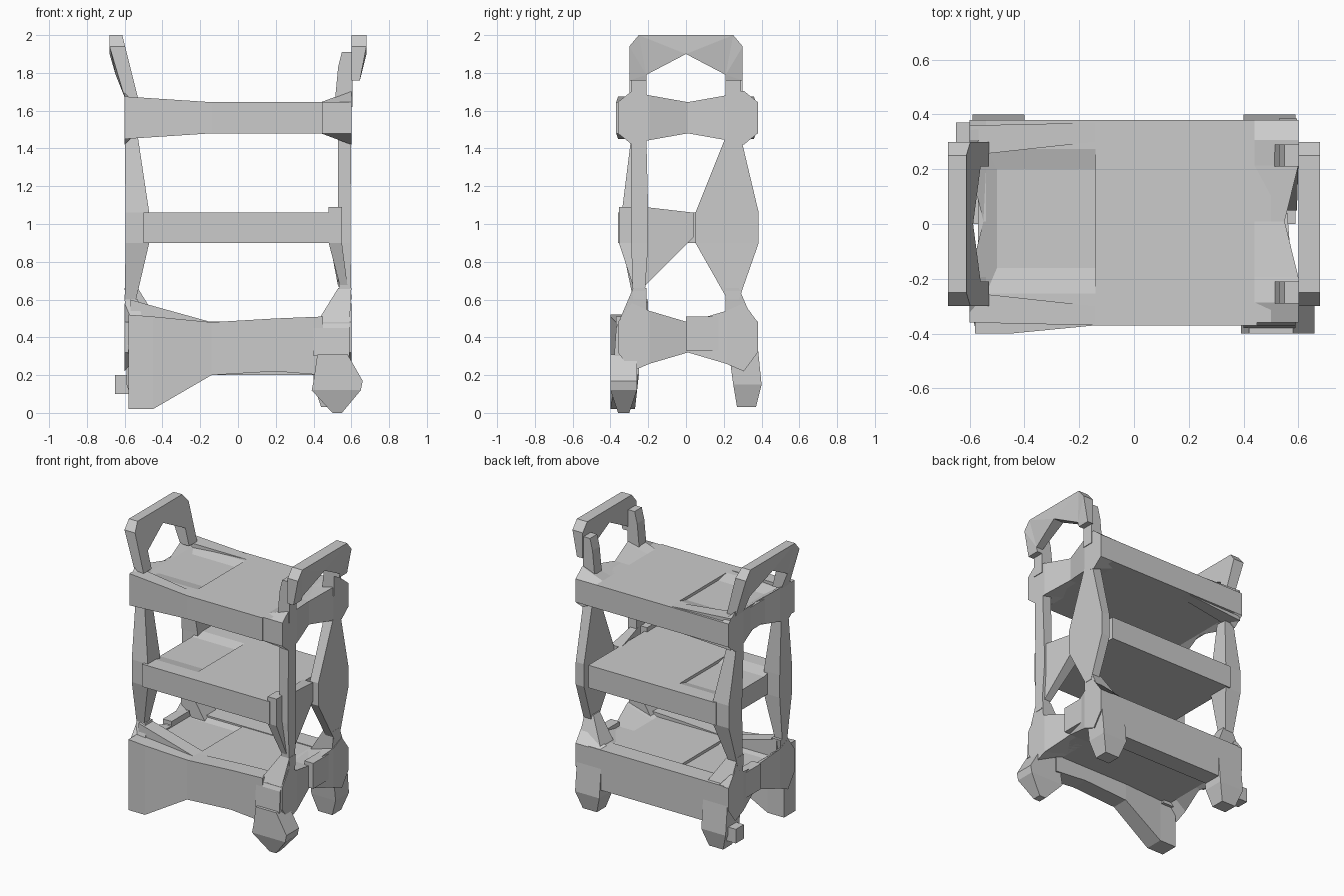
import bpy
import bmesh

cube = bpy.data.objects.get("Cube")
if cube:
    bpy.data.objects.remove(cube, do_unlink=True)

grey = bpy.data.materials.new("plain_grey")
grey.use_nodes = True
grey.diffuse_color = (0.6, 0.6, 0.6, 1)
grey.node_tree.nodes["Principled BSDF"].inputs["Base Color"].default_value = grey.diffuse_color

sides = {"left": 1, "right": -1}
depths = {"front": -1, "back": 1}
end_x = 0.6
half_width = 0.37
recess_x = -0.14
handle_top = 2.0

# Lower and upper heights of the three trays
levels = {"top": (1.48, 1.645), "middle": (0.9, 1.06), "bottom": (0.32, 0.48)}


def finish(name, bm):
    bmesh.ops.recalc_face_normals(bm, faces=bm.faces)
    mesh = bpy.data.meshes.new(name)
    bm.to_mesh(mesh)
    bm.free()
    mesh.materials.append(grey)
    part = bpy.data.objects.new(name, mesh)
    bpy.context.collection.objects.link(part)
    return part


def bridge(bm, rings):
    """Join matching rings of vertices and cap both ends."""
    for ring, following in zip(rings, rings[1:]):
        for i in range(len(ring)):
            bm.faces.new((ring[i - 1], ring[i], following[i], following[i - 1]))
    bm.faces.new(rings[0])
    bm.faces.new(rings[-1])


def loft(name, axis, sections):
    """Join rectangles, each a position on the axis and a span on both other axes."""
    bm = bmesh.new()
    rings = []
    for position, (a_start, a_end), (b_start, b_end) in sections:
        ring = []
        for a, b in ((a_start, b_start), (a_end, b_start), (a_end, b_end), (a_start, b_end)):
            corner = [a, b]
            corner.insert("xyz".index(axis), position)
            ring.append(bm.verts.new(corner))
        rings.append(ring)
    bridge(bm, rings)
    return finish(name, bm)


def mirrored(span, sign):
    return [sign * value for value in span]


def corner_column(name, side, depth, sections):
    """Upright part given for the left back corner and mirrored to any corner."""
    loft(f"{name}_{depth}_{side}", "z",
         [(z, mirrored(xs, sides[side]), mirrored(ys, depths[depth])) for z, xs, ys in sections])


def tray(name, width, recess_depth):
    """Slab with a recess whose floor ramps up toward the right end."""
    low, high = levels[name]
    x_span = (-width, 0.5)
    y_span = (-half_width + 0.01, half_width + 0.01)
    slab = loft(name + "_tray", "z", [(low, x_span, y_span), (high, x_span, y_span)])
    cutter = loft("recess_cutter", "z",
                  [(high - recess_depth, (-0.5, recess_x), (-0.16, 0.2)),
                   (high + 0.01, (-0.56, recess_x), (-0.3, 0.31))])
    for vertex in cutter.data.vertices:
        if vertex.co.x < recess_x and vertex.co.z < high:
            vertex.co.z = high - 0.02
    recess = slab.modifiers.new("recess", "BOOLEAN")
    recess.operation = "DIFFERENCE"
    recess.solver = "EXACT"
    recess.object = cutter
    bpy.context.view_layer.objects.active = slab
    bpy.ops.object.modifier_apply(modifier=recess.name)
    bpy.data.objects.remove(cutter, do_unlink=True)


def end_piece(level, side, inner_x, flare):
    """Pinched end whose outer edge swells in height toward both corners."""
    low, high = levels[level]
    swells = {0: 0, 0.55: 0.6, 0.8: 1, 1: 0}
    sections = []
    for fraction in sorted({sign * f for f in swells for sign in (1, -1)}):
        swell = flare * swells[abs(fraction)]
        outer_x = end_x if fraction else end_x - 0.05
        sections.append((fraction * half_width + 0.01,
                         mirrored((inner_x, outer_x), sides[side]),
                         (low - swell, high + swell)))
    part = loft(f"{level}_end_{side}", "y", sections)
    for vertex in part.data.vertices:
        if abs(vertex.co.x) < inner_x + 0.01:
            vertex.co.z = min(max(vertex.co.z, low), high)


def handle(side, foot_z, x_span_at):
    """Arched side outline, thickened between two x values that follow the height."""
    outer = [(0.3, foot_z), (0.3, 1.94), (0.25, handle_top)]
    inner = [(0.21, foot_z), (0.21, 1.79)]
    outline = outer + [(-y, z) for y, z in reversed(outer)]
    outline += [(-y, z) for y, z in inner] + [(0, 1.9)] + inner[::-1]
    bm = bmesh.new()
    bridge(bm, [[bm.verts.new((x_span_at(z)[face], y, z)) for y, z in outline]
                for face in (0, 1)])
    bm.normal_update()
    bmesh.ops.triangulate(bm, faces=bm.faces)
    finish("handle_" + side, bm)


# Trays
tray("top", width=0.57, recess_depth=0.1)
tray("middle", width=0.5, recess_depth=0.1)
tray("bottom", width=0.56, recess_depth=0.1)

# Pinched ends of the top and bottom trays
end_piece("top", "left", inner_x=0.44, flare=0.06)
end_piece("top", "right", inner_x=0.54, flare=0.06)
end_piece("bottom", "left", inner_x=0.4, flare=0.1)
end_piece("bottom", "right", inner_x=0.52, flare=0.1)
for side, sign in sides.items():
    loft("bottom_end_bar_" + side, "y",
         [(y, mirrored((0.52, end_x - 0.01), sign), (0.33, 0.51)) for y in (0, 0.2)])

# Rails of the top tray, rising to the right, and rear panel of the bottom tray
low, high = levels["top"]
for depth, sign in depths.items():
    y_span = mirrored((0.3, half_width), sign)
    loft("top_rail_" + depth, "x",
         [(-end_x, mirrored((0.25, 0.36), sign), (low - 0.03, high + 0.03)),
          (recess_x, y_span, (low, high)),
          (0.45, y_span, (low, high))])
back_span = (0.25, half_width + 0.01)
loft("bottom_panel_back", "x", [(x, back_span, (0.2, 0.485)) for x in (-0.56, 0.5)])

# Front panel of the bottom tray, dropping to a wide right foot
low, high = levels["bottom"]
foot_span = (-0.4, -0.27)
panel_span = (-half_width, -0.25)
loft("bottom_panel_front", "x",
     [(-0.58, foot_span, (0.02, high + 0.04)),
      (-0.45, foot_span, (0.02, high + 0.03)),
      (recess_x, panel_span, (0.2, high)),
      (0.2, panel_span, (0.22, high + 0.02)),
      (0.45, panel_span, (0.2, high + 0.03))])
shoulder_span = (-0.3, -0.2)
loft("bottom_shoulder", "x",
     [(-0.57, shoulder_span, (low, 0.6)),
      (-0.5, shoulder_span, (low, 0.58)),
      (recess_x, shoulder_span, (low, high))])

# Handles and the feet of the upright one
handle("left", 1.76, lambda z: (end_x, 0.68 - max(0, 1.9 - z) / 4))
handle("right", 1.67, lambda z: (-0.53 - (z - 1.67) / 4,
                                 -end_x - min(z - 1.67, 0.2) * 0.4))
for depth in depths:
    corner_column("handle_foot", "left", depth,
                  [(z, (x, end_x + 0.005), (0.21, 0.29))
                   for z, x in ((1.62, 0.51), (1.83, 0.53), (1.91, 0.55))])

# Posts, each swelling beside the middle tray
swells = {("left", "front"): (0.2, 0.29), ("left", "back"): (0.05, 0.385),
          ("right", "front"): (0.2, 0.34), ("right", "back"): (0.22, 0.37)}
low, high = levels["middle"]
for (side, depth), swell in swells.items():
    middle_x = (0.53 if side == "left" else 0.47, end_x - 0.005)
    corner_column("post", side, depth,
                  [(0.6, (0.54, end_x), (0.22, 0.28)),
                   (low, middle_x, swell),
                   (high, middle_x, swell),
                   (1.46, (0.53, end_x), (0.21, 0.29))])
block = ((0.48, 0.55), (0.25, 0.355))
corner_column("post_block", "left", "front",
              [(0.67, (0.54, 0.58), (0.22, 0.28)), (low, *block), (high + 0.03, *block)])
loft("post_web", "y",
     [(-0.22, (0.53, 0.58), (0.67, high + 0.03)),
      (0.04, (0.48, 0.56), (low + 0.03, high))])

# Corner legs; the front left one ends at a castor and the front right one at its panel
leg_x = (0.4, end_x - 0.01)
neck_x = (0.53, end_x)
foot = [(0.03, (0.44, 0.55), (0.27, half_width)), (0.15, leg_x, (0.25, 0.4))]
hip = (0.45, leg_x, (0.21, half_width))
neck = (0.66, neck_x, (0.21, 0.28))
corner_column("leg", "left", "back", foot + [hip, neck])
corner_column("leg", "right", "back", foot + [hip, neck])
corner_column("leg", "left", "front", [(0.3, leg_x, (0.25, 0.38)), hip, neck])
corner_column("leg", "right", "front",
              [(0.3, (0.46, 0.58), (0.25, 0.38)), (0.6, neck_x, (0.2, 0.28))])

# Castor and small nub
castor_y = (0.26, 0.4)
corner_column("castor", "left", "front",
              [(0, (0.5, 0.55), (0.3, 0.36)),
               (0.12, (0.39, 0.65), castor_y),
               (0.17, (0.4, 0.66), castor_y),
               (0.31, (0.42, 0.58), castor_y)])
corner_column("nub", "right", "back",
              [(z, (0.56, 0.65), (0.28, half_width)) for z in (0.1, 0.2)])
